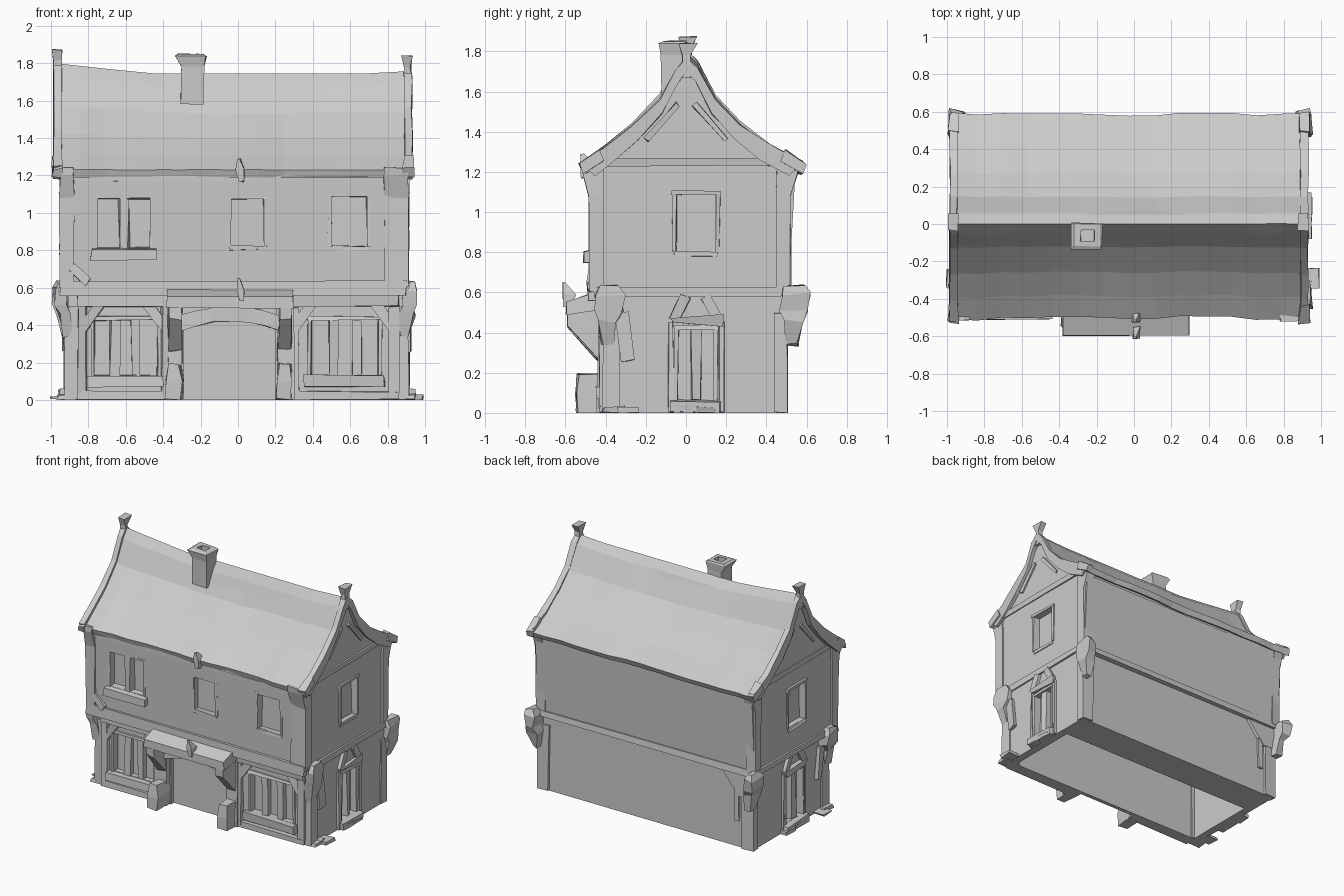
import bpy, bmesh, random
from mathutils import Vector

if "Cube" in bpy.data.objects:
    bpy.data.objects.remove(bpy.data.objects["Cube"])

random.seed(4)

def loft(name, rings, jit=0.0):
    """Closed solid through equal-sized rings of points."""
    bm = bmesh.new()
    vs = [[bm.verts.new([c + random.uniform(-jit, jit) for c in p]) for p in r] for r in rings]
    n = len(rings[0])
    for a, b in zip(vs, vs[1:]):
        for i in range(n):
            bm.faces.new((a[i], a[(i + 1) % n], b[(i + 1) % n], b[i]))
    bm.faces.new(vs[0])
    bm.faces.new(vs[-1][::-1])
    bmesh.ops.recalc_face_normals(bm, faces=bm.faces)
    if "cutter" not in name:
        for v in bm.verts:
            v.co.z = max(v.co.z, 0)
    me = bpy.data.meshes.new(name)
    bm.to_mesh(me)
    bm.free()
    ob = bpy.data.objects.new(name, me)
    bpy.context.collection.objects.link(ob)
    return ob

def rect(x0, x1, y0, y1, z):
    return [(x0, y0, z), (x1, y0, z), (x1, y1, z), (x0, y1, z)]

def box(name, x0, x1, y0, y1, z0, z1, jit=0.006):
    return loft(name, [rect(x0, x1, y0, y1, z0), rect(x0, x1, y0, y1, z1)], jit)

def prism_x(name, prof, x0, x1, jit=0.0):
    return loft(name, [[(x, y, z) for y, z in prof] for x in (x0, x1)], jit)

def cut_from(body, cutter):
    cutter.hide_render = cutter.hide_viewport = True
    m = body.modifiers.new("opening", "BOOLEAN")
    m.operation, m.solver, m.object = "DIFFERENCE", "EXACT", cutter

# wall planes: (along, outward, up) -> world
WALLS = {
    "front_low": lambda u, d, z: (u, -0.40 - d, z),
    "front_up": lambda u, d, z: (u, -0.465 - d, z),
    "right_low": lambda u, d, z: (0.90 + d, u, z),
    "right_up": lambda u, d, z: (0.90 + d, u, z),
    "left_low": lambda u, d, z: (-0.91 - d, u, z),
    "left_up": lambda u, d, z: (-0.94 - d, u, z),
}

def wbox(name, wall, u0, u1, d0, d1, z0, z1, jit=0.005):
    f = WALLS[wall]
    return loft(name, [[f(*p) for p in rect(u0, u1, d0, d1, z)] for z in (z0, z1)], jit)

def slant(name, wall, a, b, w, d0=-0.02, d1=0.025):
    """Timber brace lying on a wall from a to b (along, up)."""
    f = WALLS[wall]
    dv = Vector((b[0] - a[0], b[1] - a[1])).normalized() * w / 2
    n = (-dv.y, dv.x)
    return loft(name, [[f(p[0] + s * n[0], d, p[1] + s * n[1]) for s, d in
                ((-1, d0), (1, d0), (1, d1), (-1, d1))] for p in (a, b)], 0.006)

# roof profile at the gable ends, (y, z)
FRONT = [(-0.52, 1.25), (-0.40, 1.335), (-0.27, 1.44), (-0.13, 1.585), (-0.05, 1.74)]
BACK = [(0.055, 1.75), (0.145, 1.58), (0.27, 1.45), (0.42, 1.34), (0.585, 1.25)]
TOP = FRONT + [(0.0, 1.805)] + BACK

# wall bodies; the ground floor is hollow and open below, with a floor strip at the back
ground = box("ground_floor_walls", -0.91, 0.90, -0.40, 0.49, 0, 0.60, 0)
cut_from(ground, prism_x("cavity_cutter", [(-0.335, -0.1), (0.24, -0.1), (0.24, 0.012), (0.465, 0.012),
                                           (0.465, 0.57), (-0.335, 0.57)], -0.85, 0.84))
gable = [(y * 0.93, z - 0.06) for y, z in TOP]
upper = prism_x("upper_floor_walls", [(0.51, 0.58), (-0.465, 0.58)] + gable, -0.94, 0.90)

# sagging roof shell
rings = []
for i in range(15):
    x = -0.975 + 1.90 * i / 14
    drop = 0.078 - (0.078 if x < 0 else 0.035) * min(1, abs(x)) ** 1.7
    sec = []
    wob = random.uniform(-0.01, 0.01)
    for y, z in TOP:
        k = (z - 1.25) / 0.55
        sec.append((x, y + (1 - k) * (wob + (0.02 * (1 - x * x) if y < 0 else 0)), z - drop * k - 0.02 * (1 - k)))
    rings.append(sec + [(x, y * 0.97, z - 0.04) for x, y, z in reversed(sec)])
loft("roof", rings, 0.002)

# bargeboards along the gable slopes
for x0, x1, dz in ((-0.985, -0.945, 0.005), (0.89, 0.93, -0.035)):
    board = [(y, z + dz * (z - 1.25) / 0.55) for y, z in TOP]
    prism_x("bargeboard", board + [(y * 0.88, z - 0.07) for y, z in reversed(board)], x0, x1, 0.005)
    # sloping eave ends
    for s, ye in ((-1, -0.535), (1, 0.595)):
        prism_x("eave_end", [(ye, 1.235), (ye - s * 0.1, 1.31), (ye - s * 0.12, 1.25), (ye - s * 0.02, 1.19)],
                x0 - 0.006, x1 + 0.006, 0.008)

# ridge finials
for x, z0, z1 in ((-0.967, 1.70, 1.875), (0.905, 1.67, 1.84)):
    loft("ridge_finial", [rect(x - 0.02, x + 0.02, -0.02, 0.025, z0),
                          rect(x - 0.02, x + 0.02, -0.02, 0.025, z1 - 0.06),
                          rect(x - 0.028, x + 0.028, -0.035, 0.055, z1)], 0.005)

# chimney with flared top and flue hollow
loft("chimney", [rect(-0.31, -0.185, -0.125, 0.0, 1.58), rect(-0.30, -0.18, -0.125, 0.0, 1.78),
                 rect(-0.34, -0.17, -0.135, 0.005, 1.84), rect(-0.32, -0.18, -0.12, 0.0, 1.85),
                 rect(-0.285, -0.215, -0.09, -0.03, 1.85), rect(-0.285, -0.215, -0.09, -0.03, 1.81)], 0.004)

# openings: wall, u0, u1, z0, z1, mullions, sill
OPEN = [
    ("front_up", -0.75, -0.47, 0.81, 1.08, 1, 1), ("front_up", -0.04, 0.14, 0.82, 1.08, 0, 0),
    ("front_up", 0.50, 0.69, 0.82, 1.09, 0, 0),
    ("front_low", -0.77, -0.43, 0.13, 0.43, 2, 1), ("front_low", 0.39, 0.75, 0.13, 0.43, 2, 1),
    ("front_low", -0.29, 0.20, -0.05, 0.42, 0, 0),
    ("right_up", -0.05, 0.15, 0.80, 1.09, 0, 0), ("right_low", -0.04, 0.14, 0.06, 0.42, 1, 1),
    ("left_up", -0.09, 0.11, 0.80, 1.09, 0, 0), ("left_low", -0.10, 0.10, 0.06, 0.42, 1, 1),
]
for wall, u0, u1, z0, z1, mull, sill in OPEN:
    body = ground if "low" in wall else upper
    if z0 < 0:  # doorway, shallow
        cut_from(body, box("door_cutter", u0, u1, -0.5, -0.365, z0, z1, 0))
        continue
    cut_from(body, wbox("window_cutter", wall, u0, u1, -0.042, 0.1, z0, z1, 0.004))
    for a in (u0 - 0.018, u1 - 0.002):
        wbox("window_jamb", wall, a, a + 0.02, -0.04, 0.012, z0, z1)
    wbox("window_head", wall, u0 - 0.02, u1 + 0.02, -0.04, 0.014, z1 - 0.005, z1 + 0.018)
    for i in range(mull):
        c = u0 + (u1 - u0) * (i + 1) / (mull + 1)
        wbox("window_mullion", wall, c - 0.025, c + 0.025, -0.05, 0.004, z0, z1, 0.008)
    ext = 0.035 if sill else 0.01
    wbox("window_sill", wall, u0 - ext, u1 + ext, -0.04, 0.045 if sill else 0.01,
         z0 - (0.06 if sill else 0.02), z0, 0.008)

# belt course between the floors
box("belt_front", -0.95, 0.90, -0.485, -0.39, 0.555, 0.635)
box("belt_back", -0.94, 0.90, 0.48, 0.525, 0.57, 0.62)
for x0, x1 in ((-0.955, -0.90), (0.89, 0.915)):
    box("belt_side", x0, x1, -0.46, 0.51, 0.58, 0.625)
    box("gable_tie_beam", x0 + (0.005 if x0 < 0 else 0), x1, -0.45, 0.50, 1.23, 1.265)

# eave beams
box("eave_beam_front", -0.93, 0.89, -0.485, -0.44, 1.17, 1.23)
box("eave_beam_back", -0.93, 0.89, 0.49, 0.535, 1.17, 1.22)

# corner posts flared at the top, ground posts and carved brackets
for sx, xo in ((-1, 0.953), (1, 0.912)):
    for y0, y1, out in ((-0.482, -0.41, -0.035), (0.45, 0.522, 0.035)):
        a, b = sorted((sx * xo, sx * (xo - (0.13 if sx > 0 and out < 0 else 0.075))))
        ya, yb = (y0 + out, y1) if out < 0 else (y0, y1 + out)
        loft("upper_corner_post", [rect(a, b, y0, y1, 0.60), rect(a, b, y0, y1, 1.08),
                                   rect(a, b, ya, yb, 1.2), rect(a, b, ya, yb, 1.24)], 0.005)
        lx = sx * (xo + (0.0 if sx > 0 else -0.03))
        a, b = sorted((lx, lx - sx * 0.1))
        f0, f1 = (-0.415, -0.33) if out < 0 else (0.44, 0.503)
        loft("ground_corner_post", [rect(a, b, f0, f1, 0), rect(a, b, f0, f1, 0.5)], 0.006)
        c = sx * (0.94 if sx < 0 else 0.92)
        oy = -0.385 if out < 0 else 0.535
        loft("corner_bracket", [rect(c - 0.02 - sx * 0.03, c + 0.02 - sx * 0.03, oy - 0.03, oy + 0.02, 0.34),
                                rect(c - 0.04 - sx * 0.02, c + 0.03 - sx * 0.01, oy - 0.05, oy + 0.04, 0.46),
                                rect(c - 0.045, c + 0.03, oy - 0.06, oy + 0.07, 0.51),
                                rect(c - 0.045, c + 0.03, oy - 0.06, oy + 0.075, 0.59),
                                rect(c - 0.03, c + 0.02, oy - 0.04, oy + 0.05, 0.63)], 0.012)
slant("post_foot", "front_up", (-0.89, 0.71), (-0.80, 0.63), 0.05)

# back corner brace and post
box("back_post", -0.80, -0.76, 0.48, 0.505, 0.2, 0.5)
prof = [(-0.90, 0.40), (-0.80, 0.40), (-0.66, 0.56), (-0.90, 0.56)]
loft("back_brace", [[(x, y, z) for x, z in prof] for y in (0.48, 0.515)], 0.008)

# ground floor front timbers
for u0, u1 in ((-0.86, -0.36), (0.27, 0.86)):
    wbox("shop_lintel", "front_low", u0, u1, -0.02, 0.04, 0.50, 0.56)
    wbox("shop_plinth", "front_low", u0, u1, -0.02, 0.03, 0, 0.045)
    for a in (u0, u1 - 0.05):
        wbox("shop_side_timber", "front_low", a, a + 0.05, -0.02, 0.03, 0.03, 0.5, 0.01)
    for a, s in ((u0, 1), (u1, -1)):
        slant("shop_brace", "front_low", (a + s * 0.02, 0.37), (a + s * 0.13, 0.52), 0.05)

# doorway: posts, footings, arched lintel, porch brackets
for x in (-0.34, 0.25):
    box("door_post", x - 0.035, x + 0.045, -0.44, -0.38, 0, 0.5, 0.01)
    loft("door_footing", [rect(x - 0.045, x + 0.04, -0.545, -0.39, 0), rect(x - 0.05, x + 0.04, -0.55, -0.39, 0.1),
                          rect(x - 0.03, x + 0.03, -0.54, -0.40, 0.19)], 0.01)
    prism_x("porch_bracket", [(-0.39, 0.24), (-0.44, 0.27), (-0.59, 0.43), (-0.59, 0.53), (-0.39, 0.55)],
            x - 0.03, x + 0.035, 0.008)
N = 6
loft("arched_lintel", [[(-0.31 + 0.53 * i / N, y, z - 0.05 * (2 * i / N - 1) ** 2)
                        for y, z in ((-0.38, 0.42), (-0.46, 0.42), (-0.46, 0.50), (-0.38, 0.50))]
                       for i in range(N + 1)], 0.005)
prism_x("porch_roof", [(-0.39, 0.52), (-0.595, 0.49), (-0.6, 0.55), (-0.44, 0.605), (-0.39, 0.605)], -0.38, 0.295, 0.004)

# small carved points over the porch and at the eave
for y, z0, z1 in ((-0.60, 0.53, 0.65), (-0.51, 1.17, 1.29)):
    loft("carved_point", [rect(0.005, 0.03, y - 0.01, y + 0.03, z0), rect(-0.01, 0.035, y - 0.015, y + 0.05, z0 + 0.06),
                          rect(0.0, 0.012, y - 0.015, y + 0.0, z1)], 0.004)

# side door surrounds with hood and braces
for wall, c in (("right_low", 0.05), ("left_low", 0.0)):
    wbox("side_door_hood", wall, c - 0.12, c + 0.13, -0.02, 0.03, 0.44, 0.48, 0.012)
    for s in (-1, 1):
        slant("side_brace", wall, (c + s * 0.11, 0.46), (c + s * 0.05, 0.58), 0.05)
        a = c + s * 0.125
        wbox("side_door_post", wall, a - 0.015, a + 0.015, -0.02, 0.015, 0, 0.45, 0.008)
    slant("side_corner_brace", wall, (-0.29, 0.26), (-0.32, 0.50), 0.06)
    # stones at the foot of the wall
    for y, w, h in ((-0.36, 0.05, 0.03), (-0.29, 0.09, 0.025), (-0.02, 0.045, 0.04), (0.1, 0.05, 0.03)):
        wbox("foot_stone", wall, y - 0.05, y + 0.05, -0.02, w, 0, h, 0.008)

# gable braces
for wall in ("right_up", "left_up"):
    for s in (-1, 1):
        slant("gable_brace", wall, (s * 0.2, 1.36), (s * 0.04, 1.54), 0.03, -0.01, 0.012)
